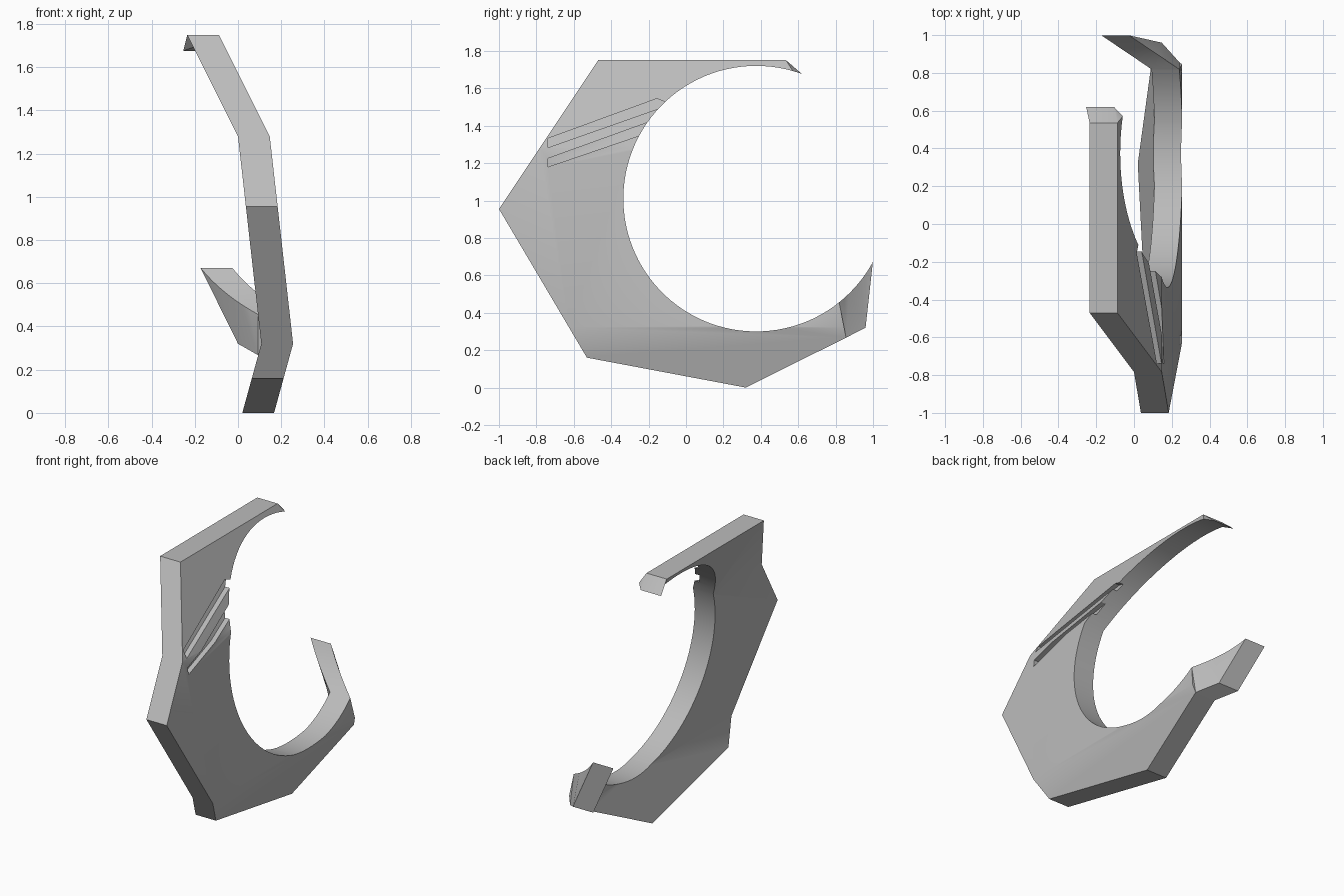
import bpy, bmesh, math
from mathutils import Vector

cube = bpy.data.objects.get("Cube")
if cube:
    bpy.data.objects.remove(cube)

THICK = 0.147
CY, CZ, R = 0.375, 1.01, 0.71


def bend(z):
    """Sideways position of the plate's inner face at a height."""
    if z > 1.28:
        return -0.5 * (z - 1.28)
    if z > 0.32:
        return 0.1125 * (1.28 - z)
    return 0.108 - 0.275 * (0.32 - z)


def arc(a, b, n):
    """Points along the round opening, as (y, z)."""
    steps = [math.radians(a + (b - a) * i / n) for i in range(n + 1)]
    return [(CY + R * math.cos(t), CZ + R * math.sin(t)) for t in steps]


def add_face(bm, outline):
    return bm.faces.new([bm.verts.new((0, y, z)) for y, z in outline])


def finish(bm, name, thick):
    """Thicken the bent sheet along x and make it an object."""
    out = bmesh.ops.extrude_face_region(bm, geom=bm.faces[:])
    moved = [g for g in out["geom"] if isinstance(g, bmesh.types.BMVert)]
    bmesh.ops.translate(bm, verts=moved, vec=(thick, 0, 0))
    bmesh.ops.recalc_face_normals(bm, faces=bm.faces[:])
    mesh = bpy.data.meshes.new(name)
    bm.to_mesh(mesh)
    bm.free()
    obj = bpy.data.objects.new(name, mesh)
    bpy.context.collection.objects.link(obj)
    return obj


def fold(bm, offset=0.0):
    """Crease the sheet at both fold heights and shift it sideways."""
    for z in (1.28, 0.32):
        bmesh.ops.bisect_plane(bm, geom=bm.verts[:] + bm.edges[:] + bm.faces[:],
                               dist=1e-5, plane_co=(0, 0, z), plane_no=(0, 0, 1))
    for v in bm.verts:
        v.co.x = bend(v.co.z) + offset


# Main crescent
UP_CREASE, UP_TIP, LOW_CREASE, LOW_TIP = 74, 69.8, 308.7, 331.5
bm = bmesh.new()
add_face(bm, arc(UP_CREASE, LOW_CREASE, 72) + [
    (0.856, 0.267), (0.32, 0), (-0.53, 0.16), (-1, 0.955), (-0.47, 1.75), (0.535, 1.75)])
fold(bm)

# Lower tip, turned inward
tips = []
tip = add_face(bm, arc(LOW_CREASE, LOW_TIP, 8) + [(0.96, 0.32), (0.856, 0.267)])
for v in tip.verts:
    y, z = v.co.y, v.co.z
    if y > 0.95 and z < 0.4:
        v.co.x = 0
    elif z < 0.3:
        v.co.x = bend(z)
    else:
        v.co.x = bend(z) if y < 0.821 else 0.092 - 1.483 * (y - 0.82)
tips.append(tip)

# Upper tip, slightly turned inward
tip = add_face(bm, arc(UP_TIP, UP_CREASE, 3) + [(0.535, 1.75)])
for v in tip.verts:
    y = v.co.y
    v.co.x = bend(v.co.z) - 0.055 * max(0, y - 0.571) / 0.049
tips.append(tip)
bmesh.ops.triangulate(bm, faces=tips)
bmesh.ops.remove_doubles(bm, verts=bm.verts[:], dist=0.0005)
blade = finish(bm, "crescent_blade", THICK)

# Two slanted grooves on the left side
grooves = [
    [(-0.738, 1.283), (-0.738, 1.332), (-0.155, 1.545), (-0.08, 1.515)],
    [(-0.738, 1.18), (-0.738, 1.225), (-0.1, 1.455), (-0.1, 1.398)],
]
bpy.context.view_layer.objects.active = blade
for outline in grooves:
    bm = bmesh.new()
    add_face(bm, outline)
    fold(bm, THICK - 0.032)
    cutter = finish(bm, "groove_cutter", 0.1)
    cutter.hide_render = True
    mod = blade.modifiers.new("groove", 'BOOLEAN')
    mod.operation = 'DIFFERENCE'
    mod.solver = 'EXACT'
    mod.object = cutter
    bpy.ops.object.modifier_apply(modifier=mod.name)
    bpy.data.objects.remove(cutter)

# Plain grey finish
grey = bpy.data.materials.new("plain_grey")
grey.use_nodes = True
colour = (0.5, 0.5, 0.5, 1)
grey.diffuse_color = colour
grey.node_tree.nodes["Principled BSDF"].inputs["Base Color"].default_value = colour
blade.data.materials.clear()
blade.data.materials.append(grey)
for p in blade.data.polygons:
    p.material_index = 0
blade.select_set(True)
bpy.ops.object.shade_smooth_by_angle(angle=math.radians(30))
